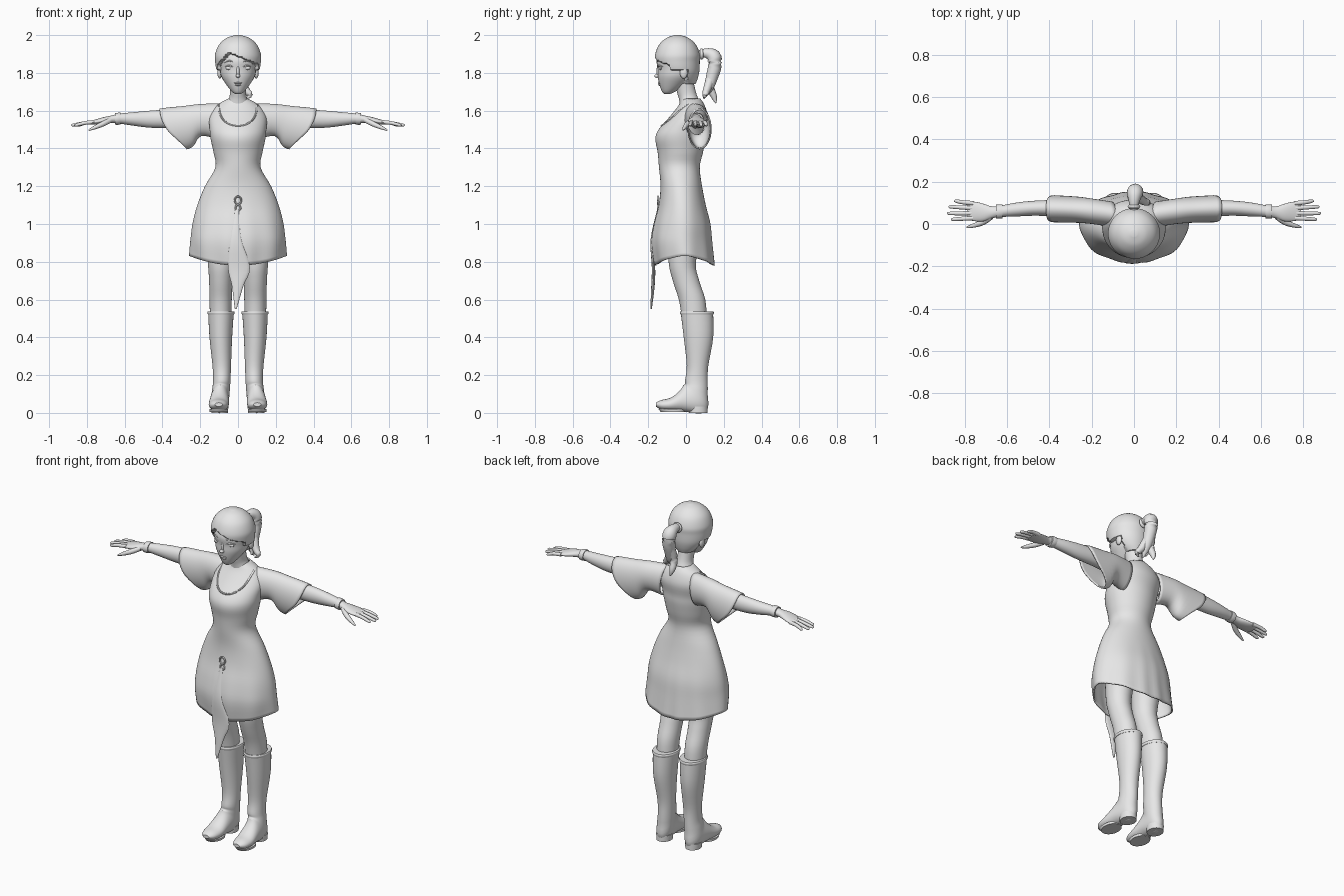
import bpy, bmesh, math
from mathutils import Vector
from mathutils.bvhtree import BVHTree

default_cube = bpy.data.objects.get("Cube")
if default_cube:
    bpy.data.objects.remove(default_cube, do_unlink=True)

clay = bpy.data.materials.new("plain grey")
clay.use_nodes = True
clay.diffuse_color = (.8, .8, .8, 1)
clay.node_tree.nodes["Principled BSDF"].inputs["Base Color"].default_value = clay.diffuse_color
parts = []


def finish(name, bm, mirror=False, thickness=0):
    """Turn a bmesh into a named object with its material and modifiers."""
    bmesh.ops.recalc_face_normals(bm, faces=bm.faces)
    mesh = bpy.data.meshes.new(name)
    bm.to_mesh(mesh)
    bm.free()
    mesh.materials.append(clay)
    obj = bpy.data.objects.new(name, mesh)
    bpy.context.scene.collection.objects.link(obj)
    if thickness:
        solid = obj.modifiers.new("thickness", 'SOLIDIFY')
        solid.thickness = thickness
    if mirror:
        obj.modifiers.new("mirror", 'MIRROR').use_mirror_merge = False
    parts.append(obj)
    return obj


def spline(keys, steps):
    """Smoothly interpolate rows of numbers."""
    rows = []
    last = len(keys) - 1
    for i in range(last):
        quad = zip(keys[max(i - 1, 0)], keys[i], keys[i + 1], keys[min(i + 2, last)])
        quad = list(quad)
        for s in range(steps):
            t = s / steps
            rows.append([b + .5 * t * (c - a + t * (2*a - 5*b + 4*c - d + t * (3*b - a - 3*c + d)))
                         for a, b, c, d in quad])
    rows.append(list(keys[last]))
    return rows


def skin(rings, sides, caps):
    """Bridge rings given as centre, first radius vector, second radius vector."""
    bm = bmesh.new()
    loops = []
    for centre, u, v in rings:
        angles = [math.tau * k / sides for k in range(sides)]
        loops.append([bm.verts.new(centre + u * math.cos(a) + v * math.sin(a)) for a in angles])
    for low, high in zip(loops, loops[1:]):
        for k in range(sides):
            n = (k + 1) % sides
            bm.faces.new((low[k], low[n], high[n], high[k]))
    if caps:
        bm.faces.new(loops[0])
        bm.faces.new(loops[-1])
    return bm


def loft(name, keys, along='z', edit=None, caps=True, sides=32, steps=4, **options):
    """Rows are x, y, z, two radii and the tilt of the ring in degrees."""
    rings = []
    for x, y, z, a, b, tilt in spline(keys, steps):
        s, c = math.sin(math.radians(tilt)), math.cos(math.radians(tilt))
        if along == 'z':
            rings.append((Vector((x, y, z)), Vector((a, 0, 0)), Vector((0, b * c, -b * s))))
        else:
            rings.append((Vector((x, y, z)), Vector((0, a, 0)), Vector((b * s, 0, b * c))))
    bm = skin(rings, sides, caps)
    if edit:
        for vert in bm.verts:
            edit(vert.co)
    return finish(name, bm, **options)


def upright(rows, x=0):
    """Expand z, y, width, depth rows into level rings."""
    return [(x, y, z, a, b, 0) for z, y, a, b in rows]


def tube(name, keys, sides=12, steps=4, **options):
    """Rows are x, y, z and radius."""
    rows = spline(keys, steps)
    points = [Vector(r[:3]) for r in rows]
    rings = []
    for i, p in enumerate(points):
        way = points[min(i + 1, len(points) - 1)] - points[max(i - 1, 0)]
        u = way.cross(Vector((.3, 1, .2)) if abs(way.x) > abs(way.y) else Vector((1, 0, 0))).normalized()
        v = way.cross(u).normalized()
        rings.append((p, u * rows[i][3], v * rows[i][3]))
    return finish(name, skin(rings, sides, True), **options)


def blob(name, place, size, **options):
    """A stretched ball."""
    bm = bmesh.new()
    bmesh.ops.create_uvsphere(bm, u_segments=20, v_segments=12, radius=1)
    bmesh.ops.scale(bm, vec=size, verts=bm.verts)
    bmesh.ops.translate(bm, vec=place, verts=bm.verts)
    return finish(name, bm, **options)


# Dress body with soft pleats and a hem that rises at the sides
def drape(co):
    fold = min(1, max(0, (1.15 - co.z) / .35))
    around = math.atan2(co.y, co.x)
    swell = 1 + .018 * fold * math.cos(10 * around)
    co.x *= swell
    co.y *= swell
    fall = max(0, (.95 - co.z) / .17)
    co.z += fall * .05 * (co.x / .255) ** 2


dress = loft("dress", upright([
    (1.665, .025, .05, .05), (1.63, .03, .11, .068), (1.57, .015, .15, .1),
    (1.5, -.02, .15, .125), (1.45, -.03, .145, .132), (1.38, -.03, .13, .12),
    (1.3, -.035, .12, .108), (1.2, -.025, .175, .11), (1.1, -.02, .215, .125),
    (1, -.02, .24, .15), (.9, -.022, .25, .162), (.78, -.008, .255, .16)]),
    edit=drape, caps=False, sides=80, thickness=.008)


# Bell sleeves, longer underneath
def bell(co):
    reach = min(1, max(0, (co.x - .25) / .08))
    co.x += .035 * reach * max(0, 1 - ((co.z - 1.5) / .11) ** 2)


loft("sleeve", [(.1, .045, 1.545, .06, .095, -8), (.198, .06, 1.55, .06, .085, 2),
                (.268, .068, 1.518, .062, .11, 17), (.343, .072, 1.503, .064, .13, 34)],
     along='x', edit=bell, caps=False, mirror=True, thickness=.008)

# Neckline trim laid on the chest
surface = BVHTree.FromObject(dress, bpy.context.evaluated_depsgraph_get())
trim = []
for k in range(17):
    t = math.pi * k / 16
    x, z = .1 * math.cos(t), 1.635 - .115 * math.sin(t) ** .7
    hit = surface.ray_cast(Vector((x, -1, z)), Vector((0, 1, 0)))[0]
    if hit:
        trim.append((hit.x, hit.y, hit.z, .005))
if len(trim) > 2:
    tube("neckline_trim", trim, sides=8, steps=2)

# Hanging front panel and its small clasp
loft("front_panel", [(-.005, -.146, 1.08, .01, .006, 0), (-.012, -.18, .92, .03, .007, 0),
                     (.005, -.172, .77, .058, .009, 0), (-.002, -.175, .67, .03, .009, 0),
                     (-.012, -.185, .55, .005, .004, 0)], sides=16)
for z, size in ((1.125, .017), (1.085, .013)):
    tube("clasp_ring", [(size * math.cos(a * math.tau / 12), -.148, z + size * 1.2 * math.sin(a * math.tau / 12), .005)
                        for a in range(13)], sides=8, steps=2)

# Neck and face
loft("neck", upright([(1.78, -.015, .05, .05), (1.7, .002, .043, .05),
                      (1.66, .015, .05, .052), (1.61, .03, .08, .06)]))
loft("face", upright([(1.688, -.1, .014, .014), (1.7, -.092, .032, .034),
                      (1.735, -.073, .06, .067), (1.78, -.055, .088, .094),
                      (1.82, -.05, .096, .1), (1.87, -.05, .1, .105), (1.93, -.05, .08, .08)]))
blob("nose_bridge", (0, -.145, 1.808), (.009, .012, .032))
blob("nose_tip", (0, -.153, 1.784), (.012, .014, .01))
blob("upper_lip", (0, -.141, 1.746), (.022, .008, .005))
blob("lower_lip", (0, -.138, 1.737), (.017, .009, .006))
blob("eye", (.046, -.134, 1.826), (.02, .008, .01), mirror=True)
tube("eyelash", [(.022, -.146, 1.828, .002), (.044, -.143, 1.839, .004), (.07, -.124, 1.832, .002)],
     sides=8, mirror=True)
tube("eyebrow", [(.02, -.15, 1.855, .003), (.046, -.144, 1.864, .004), (.073, -.126, 1.855, .002)],
     sides=8, mirror=True)
blob("ear", (.097, -.012, 1.8), (.012, .02, .03), mirror=True)


# Hair cap: everything below the hairline is tucked under the face
def tuck(co):
    if co.y < -.09:
        line = 1.905 - (.4 * (co.x + .05) if co.x > -.05 else 1.2 * (-.05 - co.x))
    else:
        line = 1.815 if co.y < .005 else 1.7
    if co.z < line:
        co.x *= .8
        co.y = -.04 + (co.y + .04) * .8


loft("hair", upright([(2, -.045, .015, .015), (1.985, -.045, .06, .058), (1.95, -.045, .1, .097),
                      (1.9, -.045, .121, .118), (1.86, -.045, .121, .118), (1.81, -.038, .112, .109),
                      (1.77, -.02, .085, .082), (1.74, 0, .052, .05)]),
     edit=tuck, sides=64, steps=6)

# Ponytail with curling locks
tube("ponytail", [(0, .05, 1.89, .02), (0, .1, 1.905, .024), (.004, .145, 1.888, .038),
                  (.008, .153, 1.84, .036), (.01, .138, 1.78, .032), (.015, .12, 1.72, .024),
                  (.02, .1, 1.67, .004)], sides=20)
tube("back_lock", [(0, .145, 1.8, .025), (-.01, .128, 1.73, .022), (-.012, .148, 1.675, .016),
                   (-.005, .158, 1.64, .003)])
tube("side_lock", [(.015, .13, 1.77, .024), (.042, .11, 1.71, .02), (.065, .1, 1.683, .014),
                   (.045, .095, 1.665, .003)])
blob("hair_tie", (0, .083, 1.9), (.03, .014, .03))

# Arms and palms in one run, then wristbands
loft("arm", [(.12, .055, 1.56, .045, .055, 0), (.3, .072, 1.56, .042, .05, 0),
             (.45, .075, 1.555, .036, .046, 0), (.55, .069, 1.556, .033, .036, 0),
             (.63, .06, 1.558, .027, .026, 0), (.67, .055, 1.554, .028, .02, 0),
             (.71, .054, 1.548, .041, .018, 0), (.75, .059, 1.541, .046, .014, 0),
             (.79, .062, 1.535, .042, .008, 0)], along='x', mirror=True)
loft("wristband", [(.622, .06, 1.558, .033, .031, 0), (.636, .059, 1.557, .034, .032, 0),
                   (.652, .058, 1.556, .033, .03, 0)], along='x', mirror=True)

# Fingers and thumb
for name, root, tip, reach in (("little", .098, .108, .85), ("ring", .075, .081, .876),
                               ("middle", .051, .05, .882), ("index", .028, .022, .865)):
    tube(name + "_finger", [(.76, root, 1.54, .011), (.81, (root + tip) / 2, 1.535, .01),
                            (reach - .01, tip, 1.524, .008), (reach, tip, 1.521, .003)], mirror=True)
tube("thumb", [(.675, .035, 1.55, .014), (.715, .008, 1.53, .014), (.76, -.008, 1.51, .01),
               (.79, -.015, 1.497, .004)], mirror=True)

# Legs and tall boots
loft("leg", upright([(.98, 0, .085, .095), (.8, -.02, .068, .072), (.7, 0, .061, .07),
                     (.6, .032, .059, .07), (.5, .045, .056, .066)], x=.092), mirror=True)
loft("boot", [(.09, .0575, .535, .068, .086, 0), (.091, .066, .4, .06, .078, 0),
              (.086, .061, .25, .049, .057, 0), (.086, .055, .17, .046, .06, 4),
              (.09, .055, .125, .047, .066, 25), (.095, .045, .077, .048, .092, 50),
              (.099, -.02, .061, .051, .057, 75), (.102, -.08, .045, .053, .036, 90),
              (.103, -.13, .042, .043, .026, 90), (.102, -.16, .044, .02, .01, 90)], mirror=True)
loft("boot_rim", upright([(.538, .0575, .069, .087), (.53, .0575, .072, .09),
                          (.52, .0575, .069, .087)], x=.09), mirror=True)
loft("boot_heel", upright([(.035, .065, .045, .05), (0, .065, .043, .05)], x=.096), mirror=True)
loft("boot_sole", upright([(.02, -.075, .05, .07), (.006, -.07, .048, .065)], x=.102), mirror=True)

# Smooth shading with crisp edges kept
bpy.ops.object.select_all(action='DESELECT')
for part in parts:
    part.select_set(True)
bpy.context.view_layer.objects.active = dress
bpy.ops.object.shade_smooth_by_angle(angle=math.radians(45))
